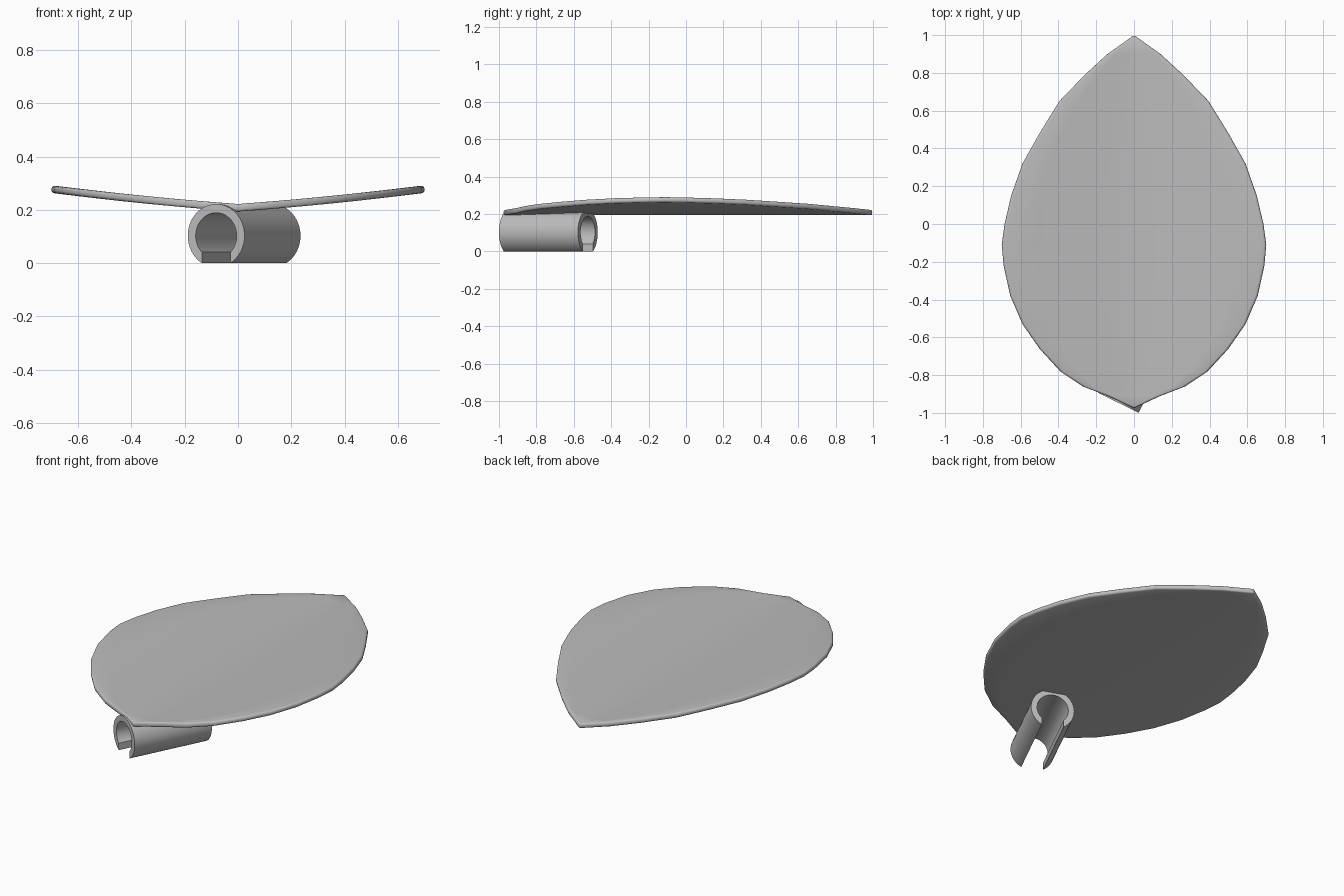
import bpy, bmesh, math
from mathutils import Vector

cube = bpy.data.objects.get("Cube")
if cube:
    bpy.data.objects.remove(cube, do_unlink=True)

grey = bpy.data.materials.new("light grey")
grey.use_nodes = True
COLOR = (0.5, 0.5, 0.5, 1)
grey.diffuse_color = COLOR
grey.node_tree.nodes["Principled BSDF"].inputs["Base Color"].default_value = COLOR


def make_object(name, bm):
    bmesh.ops.recalc_face_normals(bm, faces=bm.faces)
    mesh = bpy.data.meshes.new(name)
    bm.to_mesh(mesh)
    bm.free()
    mesh.materials.append(grey)
    obj = bpy.data.objects.new(name, mesh)
    bpy.context.collection.objects.link(obj)
    return obj


def smooth(obj, degrees):
    bpy.ops.object.select_all(action='DESELECT')
    obj.select_set(True)
    bpy.context.view_layer.objects.active = obj
    bpy.ops.object.shade_smooth_by_angle(angle=math.radians(degrees))


# Leaf blade: rows of (y, half width) between two pointed tips, folded at the spine
OUTLINE = [(0.9, 0.14), (0.79, 0.26), (0.65, 0.395), (0.48, 0.50), (0.32, 0.59),
           (0.15, 0.65), (0.0, 0.685), (-0.11, 0.70), (-0.22, 0.69), (-0.38, 0.655),
           (-0.53, 0.59), (-0.66, 0.50), (-0.78, 0.39), (-0.86, 0.27), (-0.91, 0.14)]
SPINE_Z, THICK, STEPS = 0.208, 0.028, 4

bm = bmesh.new()
rows = []
for y, half in OUTLINE:
    xs = [half * i / STEPS for i in range(-STEPS, STEPS + 1)]
    rows.append([bm.verts.new((x, y, SPINE_Z + 0.072 * abs(x) + 0.04 * x * x)) for x in xs])
for a, b in zip(rows, rows[1:]):
    for i in range(2 * STEPS):
        bm.faces.new((a[i], b[i], b[i + 1], a[i + 1]))
for row, y in ((rows[0], 1.0), (rows[-1], -0.975)):
    tip = bm.verts.new((0, y, SPINE_Z))
    for i in range(2 * STEPS):
        bm.faces.new((tip, row[i], row[i + 1]))
leaf = make_object("leaf_blade", bm)
solid = leaf.modifiers.new("thickness", 'SOLIDIFY')
solid.thickness = THICK
solid.offset = 0
rim = leaf.modifiers.new("rounded_rim", 'BEVEL')
rim.width = 0.011
rim.segments = 3
rim.limit_method = 'ANGLE'
rim.angle_limit = math.radians(60)
smooth(leaf, 35)

# Clip: an open ring profile swept along a slanted axis below the leaf
OUTER, INNER, GAP, CLIP_Z, ARC = 0.119, 0.086, 0.06, 0.103, 40
start, end = Vector((-0.082, -0.947, CLIP_Z)), Vector((0.128, -0.525, CLIP_Z))
along = (end - start).normalized()
side = along.cross(Vector((0, 0, 1)))


def arc(radius, centre):
    opening = math.asin(GAP / radius)
    angles = [opening + (2 * math.pi - 2 * opening) * i / ARC for i in range(ARC + 1)]
    return [centre + side * radius * math.sin(t) - Vector((0, 0, radius * math.cos(t)))
            for t in angles]


bm = bmesh.new()
strips = [[bm.verts.new(p) for p in arc(radius, centre)]
          for radius, centre in ((OUTER, start), (OUTER, end), (INNER, end), (INNER, start))]
for a, b in zip(strips, strips[1:] + strips[:1]):
    for i in range(ARC):
        bm.faces.new((a[i], a[i + 1], b[i + 1], b[i]))
for k in (0, ARC):
    bm.faces.new([s[k] for s in strips])
clip = make_object("clip_ring", bm)
smooth(clip, 30)
